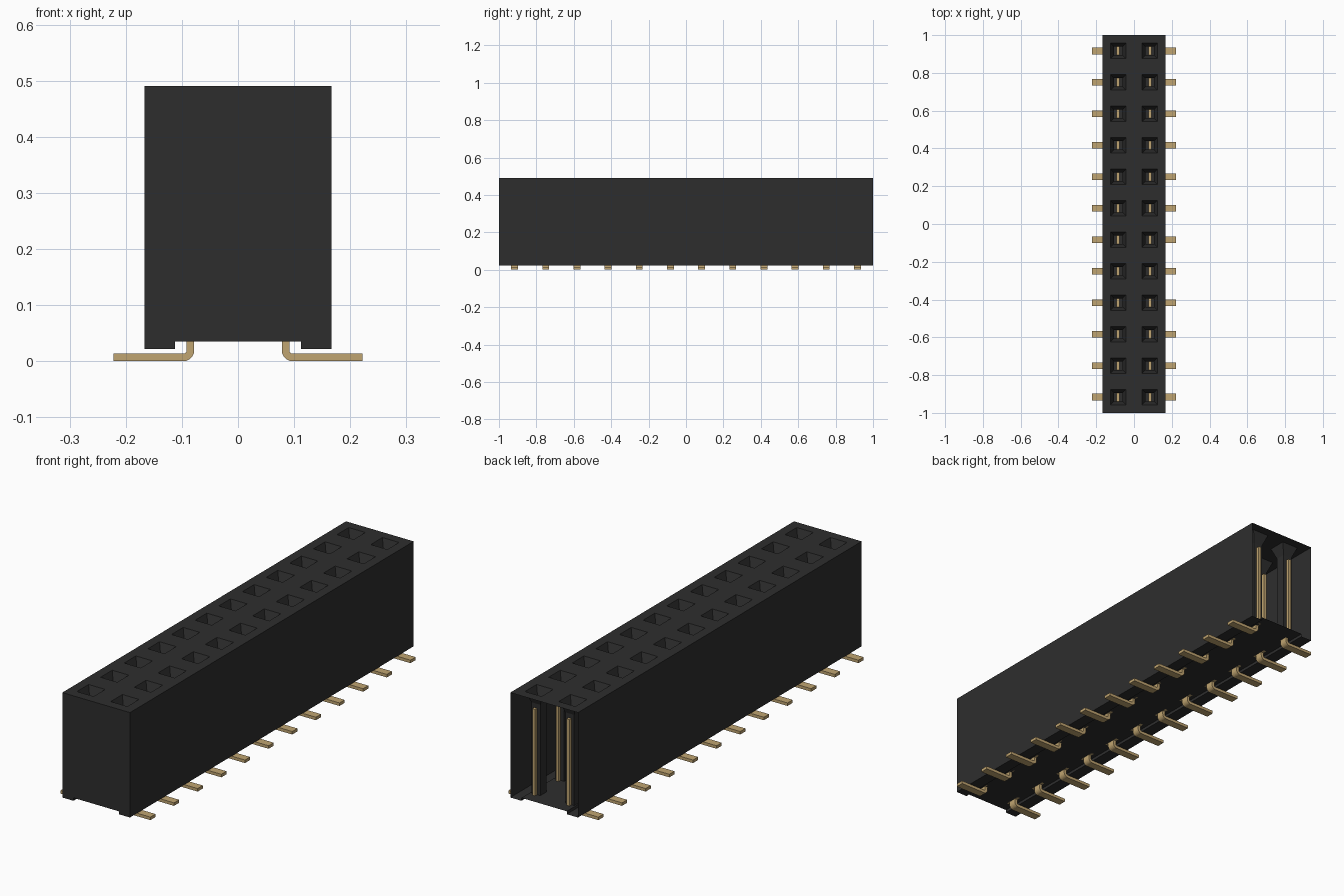
import bpy, bmesh, math

cube = bpy.data.objects.get("Cube")
if cube:
    bpy.data.objects.remove(cube, do_unlink=True)

ROWS = 12
PITCH = 2 / ROWS
HALF_X, TOP = 0.167, 0.49
FLOOR, RAIL_Z, RAIL_X = 0.035, 0.022, 0.112
PIN_X = PITCH / 2
HOLE, BORE, FUNNEL = 0.041, 0.022, 0.05   # half widths, funnel depth


def material(name, rgb, rough):
    m = bpy.data.materials.new(name)
    m.use_nodes = True
    m.diffuse_color = (*rgb, 1)
    bsdf = m.node_tree.nodes["Principled BSDF"]
    bsdf.inputs["Base Color"].default_value = (*rgb, 1)
    bsdf.inputs["Roughness"].default_value = rough
    return m


def make_object(name, bm, mat):
    bmesh.ops.remove_doubles(bm, verts=bm.verts, dist=1e-5)
    me = bpy.data.meshes.new(name)
    bm.to_mesh(me)
    bm.free()
    me.materials.append(mat)
    ob = bpy.data.objects.new(name, me)
    bpy.context.collection.objects.link(ob)
    return ob


def face(bm, pts):
    return bm.faces.new([bm.verts.new(p) for p in pts])


def square(x, y, half, z):
    return [(x + sx * half, y + sy * half, z)
            for sx, sy in ((-1, -1), (1, -1), (1, 1), (-1, 1))]


def hole_walls(bm, upper, lower):
    for i in range(4):
        j = (i + 1) % 4
        face(bm, (upper[j], upper[i], lower[i], lower[j]))


black = material("black plastic", (0.027, 0.027, 0.027), 0.6)
gold = material("gold contact", (0.53, 0.375, 0.165), 0.5)
row_y = [-1 + PITCH * (i + 0.5) for i in range(ROWS)]

# Housing: thin shell with a channel underneath and an open back end
bm = bmesh.new()
half = [(RAIL_X, FLOOR), (RAIL_X, RAIL_Z), (HALF_X, RAIL_Z), (HALF_X, TOP)]
outline = half + [(-x, z) for x, z in reversed(half)]
face(bm, [(x, -1, z) for x, z in outline])
for i, (x, z) in enumerate(outline):
    x2, z2 = outline[(i + 1) % len(outline)]
    if z == z2 == TOP:
        continue
    face(bm, ((x, -1, z), (x, 1, z), (x2, 1, z2), (x2, -1, z2)))

# Top plate laid out as a grid whose socket cells become funnels and bores
xs = [-HALF_X] + [s * PIN_X + e * HOLE for s in (-1, 1) for e in (-1, 1)] + [HALF_X]
ys = [-1] + [y + e * HOLE for y in row_y for e in (-1, 1)] + [1]
for i in range(len(xs) - 1):
    for j in range(len(ys) - 1):
        if i % 2 and j % 2:
            x, y = (xs[i] + xs[i + 1]) / 2, (ys[j] + ys[j + 1]) / 2
            throat = square(x, y, BORE, TOP - FUNNEL)
            hole_walls(bm, square(x, y, HOLE, TOP), throat)
            hole_walls(bm, throat, square(x, y, BORE, FLOOR))
        else:
            face(bm, ((xs[i], ys[j], TOP), (xs[i + 1], ys[j], TOP),
                      (xs[i + 1], ys[j + 1], TOP), (xs[i], ys[j + 1], TOP)))
make_object("housing", bm, black)


# Contacts: flat blade in each bore, bent outward into a solder foot
def prism(bm, profile, side, y, half_width):
    pts = [(side * x, y - half_width, z) for x, z in profile]
    f = face(bm, pts)
    ext = bmesh.ops.extrude_face_region(bm, geom=[f])
    verts = [v for v in ext["geom"] if isinstance(v, bmesh.types.BMVert)]
    bmesh.ops.translate(bm, verts=verts, vec=(0, 2 * half_width, 0))


THICK, BEND = 0.0135, 0.0195
LEG, TOE, BLADE_TOP = 0.078, 0.222, 0.42


def arc(radius, steps=6):
    angles = [math.pi + math.pi / 2 * k / steps for k in range(steps + 1)]
    return [(LEG + BEND + radius * math.cos(a), BEND + radius * math.sin(a))
            for a in angles]


lead = ([(LEG, FLOOR)] + arc(BEND) + [(TOE, 0), (TOE, THICK)]
        + arc(BEND - THICK)[::-1] + [(LEG + THICK, FLOOR)])
blade = [(LEG, FLOOR), (LEG + THICK, FLOOR),
         (LEG + THICK, BLADE_TOP), (LEG, BLADE_TOP)]

for side, name in ((1, "left"), (-1, "right")):
    for part, profile, width in (("leads", lead, 0.018), ("blades", blade, 0.036)):
        bm = bmesh.new()
        for y in row_y:
            prism(bm, profile, side, y, width)
        bmesh.ops.recalc_face_normals(bm, faces=bm.faces)
        make_object(f"{name}_contact_{part}", bm, gold)
